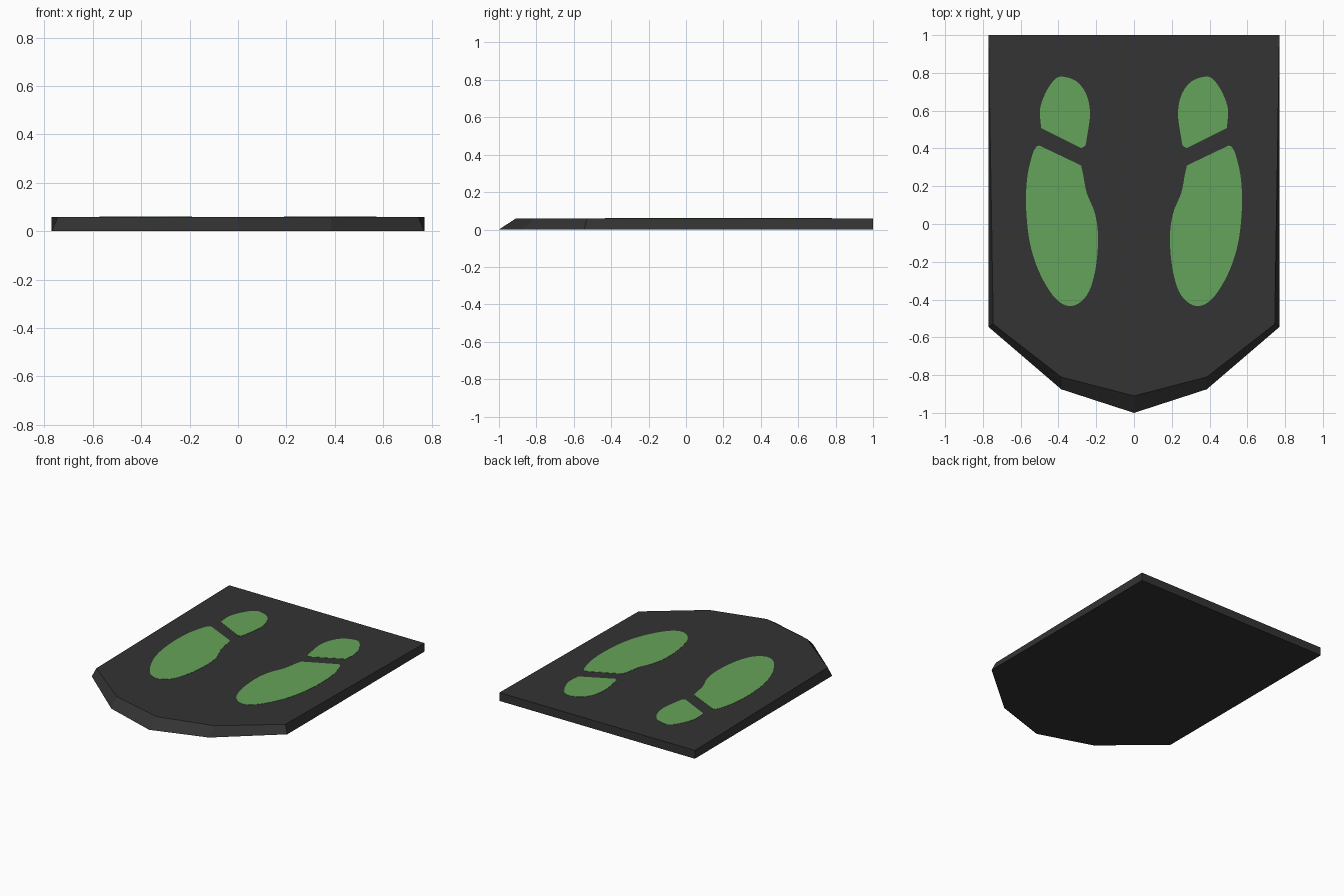
import bpy, bmesh
from mathutils import Vector

if "Cube" in bpy.data.objects:
    bpy.data.objects.remove(bpy.data.objects["Cube"])

H = 0.059       # mat height
PLATE = 0.0015  # painted print thickness


def material(name, rgb):
    m = bpy.data.materials.new(name)
    m.diffuse_color = (*rgb, 1)
    m.use_nodes = True
    m.node_tree.nodes["Principled BSDF"].inputs["Base Color"].default_value = m.diffuse_color
    return m


dark = material("dark rubber", (0.033, 0.033, 0.033))
green = material("green print", (0.13, 0.37, 0.10))


def loft(name, lower, upper, z0, z1, mat):
    """Solid between two outlines with matching point counts."""
    bm = bmesh.new()
    a = [bm.verts.new((x, y, z0)) for x, y in lower]
    b = [bm.verts.new((x, y, z1)) for x, y in upper]
    n = len(a)
    bm.faces.new(a[::-1])
    bm.faces.new(b)
    for i in range(n):
        j = (i + 1) % n
        bm.faces.new((a[i], a[j], b[j], b[i]))
    bmesh.ops.recalc_face_normals(bm, faces=bm.faces)
    me = bpy.data.meshes.new(name)
    bm.to_mesh(me)
    bm.free()
    me.materials.append(mat)
    ob = bpy.data.objects.new(name, me)
    bpy.context.collection.objects.link(ob)
    return ob


def smooth_path(pts, steps=5):
    """Catmull-Rom curve through an open path; the ends join with a straight cut."""
    p = [Vector(q) for q in pts]
    p = [2 * p[0] - p[1]] + p + [2 * p[-1] - p[-2]]
    out = []
    for i in range(1, len(p) - 2):
        a, b, c, d = p[i - 1:i + 3]
        for s in range(steps):
            t = s / steps
            out.append(0.5 * (2 * b + (c - a) * t + (2 * a - 5 * b + 4 * c - d) * t * t
                              + (3 * b - a - 3 * c + d) * t ** 3))
    return [tuple(v) for v in out + [p[-2]]]


def mirrored(half):
    """Full outline from a right half whose last point is on the centre line."""
    return half + [(-x, y) for x, y in half[-2::-1]]


# Mat with bevelled, faceted front
loft("mat",
     mirrored([(0.77, 1), (0.77, -0.545), (0.385, -0.875), (0, -1)]),
     mirrored([(0.77, 1), (0.745, -0.53), (0.385, -0.81), (0, -0.91)]),
     0, H, dark)

# Footprints: heel and sole, each cut straight at the instep
heel = smooth_path([(0.492, 0.508), (0.497, 0.61), (0.465, 0.70), (0.42, 0.765), (0.375, 0.78),
                    (0.30, 0.752), (0.25, 0.68), (0.233, 0.58), (0.25, 0.455), (0.258, 0.415),
                    (0.28, 0.402)])
sole = smooth_path([(0.28, 0.31), (0.268, 0.255), (0.25, 0.164), (0.206, 0.053), (0.19, -0.08),
                    (0.206, -0.25), (0.249, -0.376), (0.328, -0.434), (0.413, -0.397),
                    (0.497, -0.265), (0.55, -0.106), (0.571, 0.08), (0.566, 0.24),
                    (0.54, 0.36), (0.518, 0.408), (0.50, 0.415)])
for side, s in (("right", 1), ("left", -1)):
    for part, outline in (("heel_print", heel), ("sole_print", sole)):
        pts = [(s * x, y) for x, y in outline]
        loft(f"{side}_{part}", pts, pts, H - 0.0005, H + PLATE, green)
